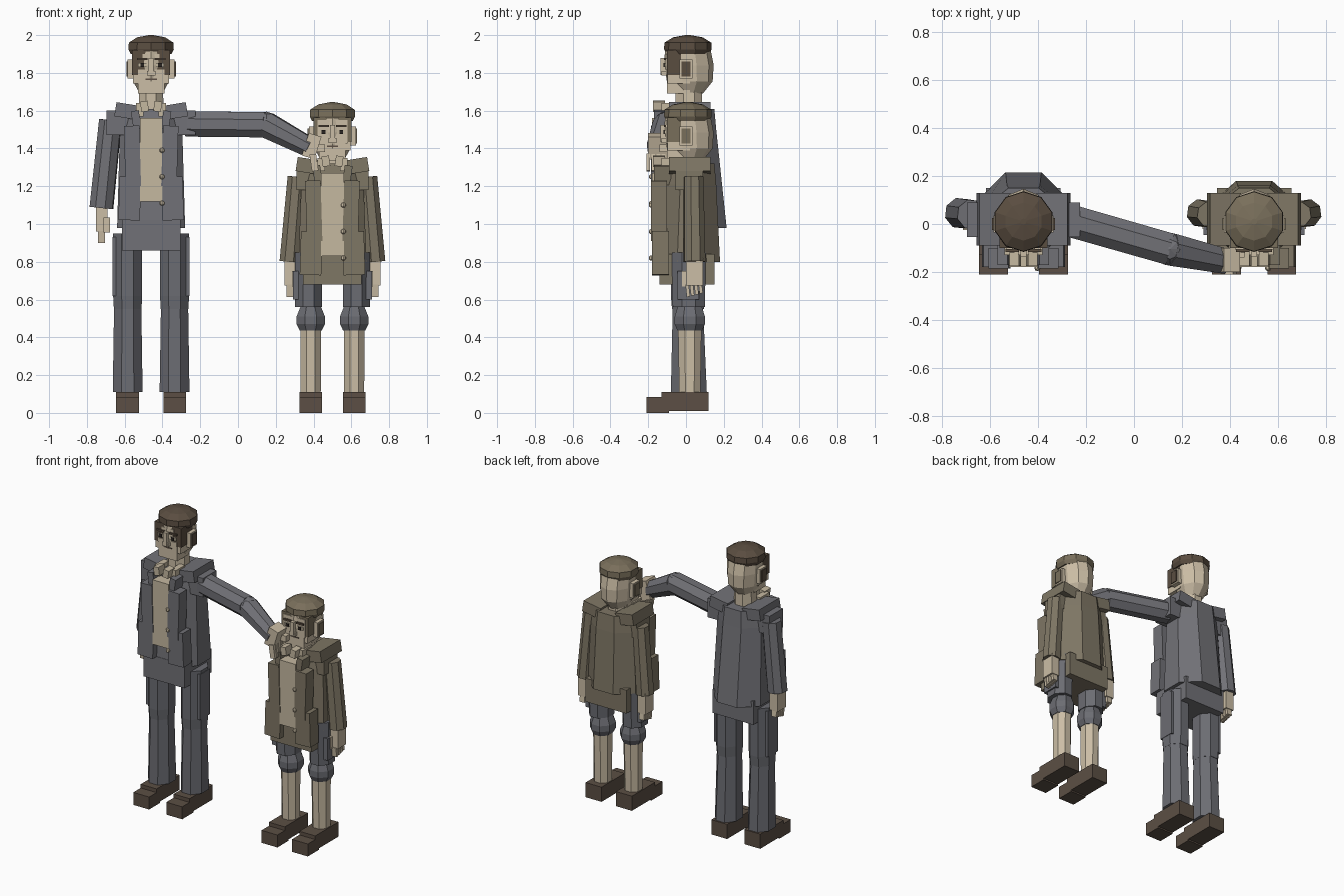
import bpy, bmesh, math
from mathutils import Vector, Matrix

if "Cube" in bpy.data.objects:
    bpy.data.objects.remove(bpy.data.objects["Cube"])


def paint(name, rgb):
    m = bpy.data.materials.new(name)
    m.diffuse_color = [(c / 255) ** 2.2 for c in rgb] + [1]
    m.use_nodes = True
    m.node_tree.nodes["Principled BSDF"].inputs["Base Color"].default_value = m.diffuse_color
    return m


SKIN = paint("skin", (202, 188, 164))
SHIRT = paint("shirt_cream", (196, 183, 159))
GREY = paint("coat_grey", (113, 113, 118))
PANTS = paint("trouser_grey", (107, 108, 114))
OLIVE = paint("coat_olive", (126, 118, 101))
BOOT = paint("boot_brown", (92, 80, 70))
DARK = paint("cap_brown", (90, 78, 66))
CAP = paint("cap_olive", (120, 110, 91))
INK = paint("eye_dark", (45, 40, 38))


def finish(name, bm, mat):
    bmesh.ops.recalc_face_normals(bm, faces=bm.faces[:])
    me = bpy.data.meshes.new(name)
    bm.to_mesh(me)
    bm.free()
    me.materials.append(mat)
    ob = bpy.data.objects.new(name, me)
    bpy.context.collection.objects.link(ob)
    return ob


def box(name, mat, x, y, z, rot=0, axis='Y'):
    """Box from (low, high) ranges, turned about its own middle."""
    bm = bmesh.new()
    r = (x, y, z)
    mid = Vector([(a + b) / 2 for a, b in r])
    size = [abs(b - a) for a, b in r]
    bmesh.ops.create_cube(bm, size=1, matrix=Matrix.Translation(mid)
                          @ Matrix.Rotation(rot, 4, axis) @ Matrix.Diagonal((*size, 1)))
    return finish(name, bm, mat)


def loft(name, mat, cx, rings, n=8):
    """Upright body; each ring is z, half width, half depth, middle y."""
    bm = bmesh.new()
    k = 1 / math.cos(math.pi / n)
    loops = []
    for z, rx, ry, cy in rings:
        loops.append([bm.verts.new((cx + rx * k * math.cos((i + .5) * math.tau / n),
                                    cy + ry * k * math.sin((i + .5) * math.tau / n), z))
                      for i in range(n)])
    for a, b in zip(loops, loops[1:]):
        for i in range(n):
            j = (i + 1) % n
            bm.faces.new((a[i], a[j], b[j], b[i]))
    bm.faces.new(loops[0])
    bm.faces.new(loops[-1])
    return finish(name, bm, mat)


def tube(name, mat, a, b, r1, r2, n=8):
    a, b = Vector(a), Vector(b)
    bm = bmesh.new()
    turn = (b - a).to_track_quat('Z', 'Y').to_matrix().to_4x4()
    bmesh.ops.create_cone(bm, cap_ends=True, segments=n, radius1=r1, radius2=r2,
                          depth=(b - a).length,
                          matrix=Matrix.Translation((a + b) / 2) @ turn
                          @ Matrix.Rotation(math.pi / n, 4, 'Z'))
    return finish(name, mat=mat, bm=bm)


def ball(name, mat, p, r):
    bm = bmesh.new()
    bmesh.ops.create_uvsphere(bm, u_segments=8, v_segments=5, radius=r,
                              matrix=Matrix.Translation(p))
    return finish(name, bm, mat)


def head(who, cx, d, hair, cap):
    def b(part, mat, x0, x1, y0, y1, z0, z1):
        box(who + part, mat, (cx + x0, cx + x1), (y0, y1), (z0 + d, z1 + d))
    # neck, skull and jaw
    loft(who + "neck", SKIN, cx, [(1.55 + d, .068, .07, .015), (1.74 + d, .062, .07, .015)])
    loft(who + "skull", SKIN, cx, [(1.69 + d, .06, .07, .015), (1.755 + d, .095, .115, .02),
                                   (1.84 + d, .1, .125, .015), (1.92 + d, .1, .115, .01)], 10)
    b("jaw", SKIN, -.07, .07, -.1, .02, 1.69, 1.79)
    b("cheeks", SKIN, -.095, .095, -.098, .02, 1.745, 1.8)
    # hair framing the face
    b("hair", hair, -.1, .1, -.1, .025, 1.79, 1.92)
    if hair is not DARK:
        b("face_plate", SKIN, -.08, .08, -.106, -.098, 1.78, 1.905)
    else:
        b("forehead", SKIN, -.045, .045, -.106, -.098, 1.875, 1.9)
        for s in (-1, 1):
            b("under_eye", SKIN, s * .045 - .025, s * .045 + .025, -.106, -.098, 1.79, 1.818)
    b("nose", SKIN, -.013, .013, -.135, -.098, 1.79, 1.88)
    b("nose_tip", SKIN, -.022, .022, -.13, -.098, 1.785, 1.81)
    b("mouth", BOOT, -.03, .03, -.104, -.098, 1.763, 1.77)
    for s in (-1, 1):
        e = s * .047
        b("eye_white", SHIRT, e - .022, e + .022, -.113, -.105, 1.832, 1.853)
        b("eye", INK, e - .01, e + .01, -.119, -.111, 1.832, 1.853)
        b("brow", DARK, e - .028, e + .028, -.117, -.105, 1.868, 1.88)
        # ears with a small inner patch
        b("ear", SKIN, s * .125, s * .095, -.035, .035, 1.77, 1.87)
        b("ear_patch", hair, s * .131, s * .12, -.025, .025, 1.78, 1.86)
    # faceted cap
    loft(who + "cap", cap, cx, [(1.9 + d, .108, .108, .01), (1.925 + d, .12, .12, .01),
                                (1.96 + d, .118, .118, .01), (1.988 + d, .075, .075, .01),
                                (2.0 + d, .012, .012, .01)], 10)


def coat(who, cx, d, mat, bottom, hem, back, yoke):
    def b(part, m, x0, x1, y0, y1, z0, z1, rot=0):
        box(who + part, m, (cx + x0, cx + x1), (y0, y1), (z0 + d, z1 + d), rot)
    # flared body, hem and shoulder yoke
    loft(who + "coat_body", mat, cx, [(bottom, .18, back / 2 + .07, back / 2 - .07),
                                      (1.5 + d, .165, .135, .025), (1.61 + d, .15, .12, .03)])
    box(who + "coat_hem", mat, (cx - .155, cx + .155), (-.14, .15), (hem, hem + .16))
    b("yoke", mat, -yoke, yoke, -.055, .09, 1.47, 1.6)
    # shirt front and buttons
    b("shirt_front", SHIRT, -.06, .06, -.18, -.1, 1.12, 1.56)
    for z in (1.39, 1.25, 1.11):
        ball(who + "button", SHIRT, (cx + .058, -.183, z + d), .014)
    for s in (-1, 1):
        b("collar", mat, s * .19, s * .06, -.09, .13, 1.56, 1.635, -s * .16)
        b("front_panel", mat, s * .14, s * .058, -.185, -.1, 1.2, 1.52, s * .03)
        b("pocket", mat, s * .17, s * .056, -.18, -.09, 1.02, 1.25, -s * .03)
        b("lapel", mat, s * .1, s * .058, -.17, -.08, 1.5, 1.6, s * .15)
        b("shirt_collar", SHIRT, s * .055, s * .015, -.175, -.11, 1.595, 1.65, s * .15)
        b("collar_side", SHIRT, s * .08, s * .04, -.13, -.03, 1.57, 1.64)


def hand(who, s, x, y, top):
    """Hanging hand with four fingers and a thumb."""
    box(who + "palm", SKIN, (x - .03, x + .03), (y - .045, y + .045), (top - .125, top + .02))
    for i in range(4):
        fy = y - .036 + i * .023
        box(who + "finger", SKIN, (x - .018, x + .018), (fy - .009, fy + .009),
            (top - .185 + .006 * i, top - .12), .12, 'X')
    box(who + "thumb", SKIN, (x - s * .045, x - s * .01), (y - .065, y - .04),
        (top - .13, top - .05))


def boots(who, cx, gap):
    for s in (-1, 1):
        x = (cx + s * gap - .06, cx + s * gap + .06)
        box(who + "boot", BOOT, x, (-.13, .12), (.01, .11))
        box(who + "boot_toe", BOOT, x, (-.21, -.09), (0, .085))


# --- adult ---
A = -.46
head("adult_", A, 0, DARK, DARK)
coat("adult_", A, 0, GREY, .98, .86, .215, .235)
boots("adult_", A, .125)
for s in (-1, 1):
    x = A + s * .124
    loft("adult_lower_leg", PANTS, x, [(.11, .079, .095, .015), (.57, .072, .08, .01)])
    loft("adult_upper_leg", PANTS, x, [(.55, .073, .084, .01), (.62, .077, .09, .01),
                                       (.95, .077, .09, .01)])
    box("adult_trouser_side", PANTS, (x + s * .03, x + s * .08), (-.045, .065), (.62, .93))
# hanging arm
tube("adult_hanging_sleeve", GREY, (A - .215, .04, 1.55), (A - .263, .045, 1.085), .063, .066)
hand("adult_", -1, A - .262, .04, 1.085)
# arm reaching over to the child
shoulder, elbow, wrist = (-.27, .015, 1.53), (.15, -.105, 1.525), (.38, -.155, 1.405)
tube("adult_reaching_upper_sleeve", GREY, shoulder, elbow, .073, .072)
ball("adult_elbow", GREY, elbow, .07)
tube("adult_reaching_lower_sleeve", GREY, elbow, wrist, .073, .056)
box("adult_reaching_palm", SKIN, (.355, .425), (-.2, -.1), (1.35, 1.475), .3)
for i in range(4):
    y = -.2 + i * .027
    box("adult_reaching_finger", SKIN, (.385, .42), (y - .01, y + .01), (1.28, 1.37), -.15)
box("adult_reaching_thumb", SKIN, (.41, .46), (-.14, -.1), (1.38, 1.42))

# --- child ---
C = .5
head("child_", C, -.355, CAP, CAP)
coat("child_", C, -.29, OLIVE, .8, .68, .18, .19)
boots("child_", C, .115)
for s in (-1, 1):
    x = C + s * .115
    loft("child_shin", SKIN, x, [(.1, .053, .056, .02), (.46, .055, .062, .02)])
    loft("child_knee_cuff", PANTS, x, [(.435, .058, .065, .02), (.47, .075, .08, .02),
                                       (.51, .075, .08, .02), (.56, .055, .065, .02)])
    loft("child_shorts", PANTS, x + s * .012, [(.56, .072, .085, .015), (.85, .072, .09, .015)])
    box("child_shorts_side", PANTS, (x + s * .04, x + s * .095), (-.045, .07), (.6, .75))
    tube("child_sleeve", OLIVE, (C + s * .185, .04, 1.25), (C + s * .222, .045, .8), .054, .06)
    hand("child_", s, C + s * .225, .045, .8)
